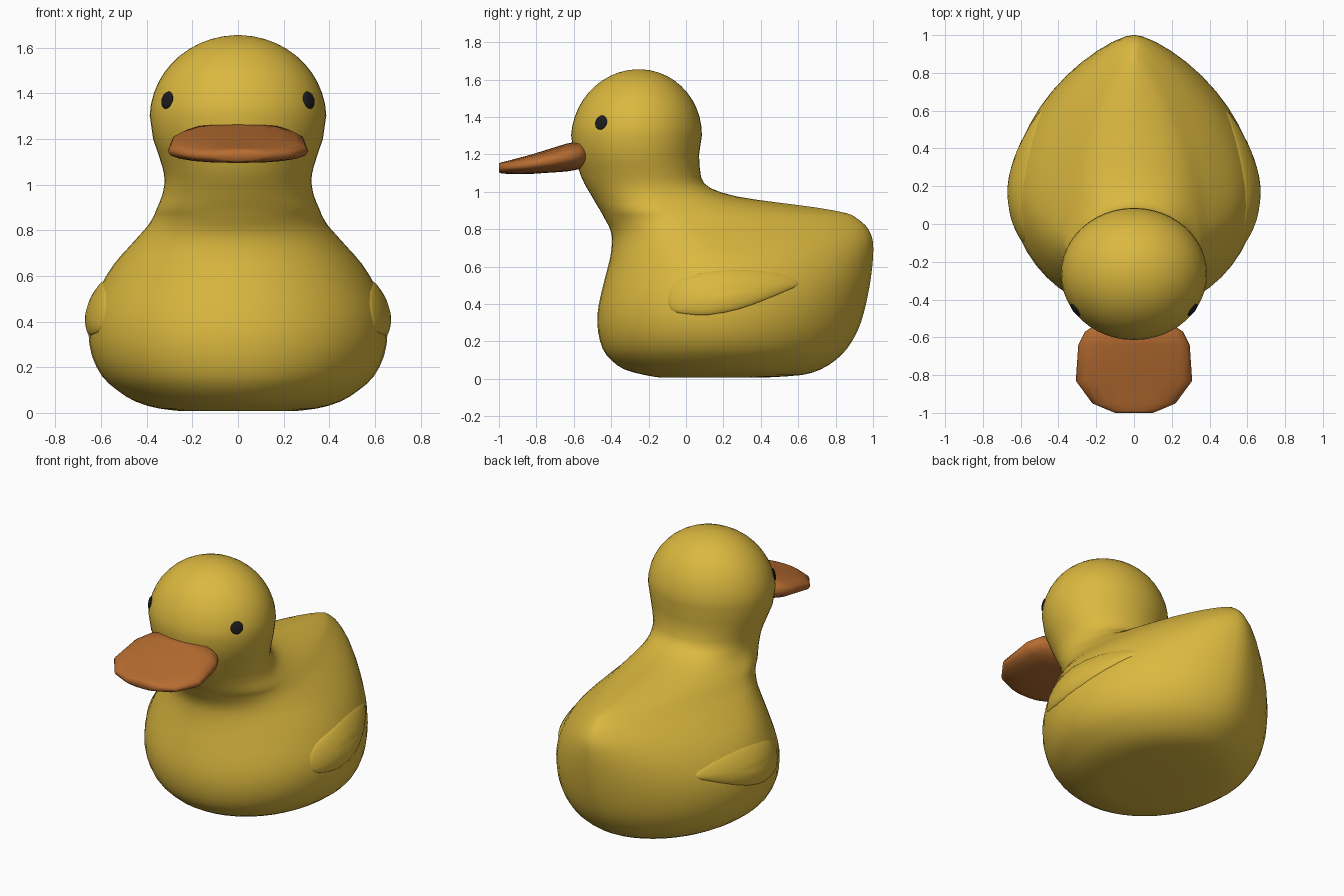
import bpy, bmesh, math
from mathutils import Vector

if "Cube" in bpy.data.objects:
    bpy.data.objects.remove(bpy.data.objects["Cube"])


def material(name, rgb):
    m = bpy.data.materials.new(name)
    m.diffuse_color = (*rgb, 1)
    m.use_nodes = True
    m.node_tree.nodes["Principled BSDF"].inputs["Base Color"].default_value = m.diffuse_color
    return m


YELLOW = material("yellow", (0.71, 0.48, 0.05))
ORANGE = material("orange", (0.47, 0.15, 0.03))
BLACK = material("black", (0.012, 0.012, 0.014))


def make(name, rings, mat, cap_start=True, cap_end=True):
    """Skin a list of equal-length closed rings; caps close to a centre point."""
    bm = bmesh.new()
    loops = [[bm.verts.new(p) for p in r] for r in rings]
    n = len(loops[0])
    for a, b in zip(loops, loops[1:]):
        for i in range(n):
            j = (i + 1) % n
            bm.faces.new((a[i], a[j], b[j], b[i]))
    for use, loop in ((cap_start, loops[0]), (cap_end, loops[-1])):
        if use:
            mid = bm.verts.new(sum((v.co for v in loop), Vector()) / n)
            for i in range(n):
                bm.faces.new((loop[i], loop[(i + 1) % n], mid))
    bmesh.ops.recalc_face_normals(bm, faces=bm.faces)
    me = bpy.data.meshes.new(name)
    bm.to_mesh(me)
    bm.free()
    me.materials.append(mat)
    for p in me.polygons:
        p.use_smooth = True
    ob = bpy.data.objects.new(name, me)
    bpy.context.collection.objects.link(ob)
    return ob


def spow(v, e):
    return math.copysign(abs(v) ** e, v)


def smooth(rows, steps, closed=False):
    """Resample rows of numbers along a smooth curve through them."""
    n, out = len(rows), []

    def row(i):
        return rows[i % n] if closed else rows[max(0, min(n - 1, i))]
    for i in range(n if closed else n - 1):
        for k in range(steps):
            t = k / steps
            out.append([b + .5 * t * (c - a + t * (2 * a - 5 * b + 4 * c - d
                                                   + t * (3 * (b - c) + d - a)))
                        for a, b, c, d in zip(row(i - 1), row(i), row(i + 1), row(i + 2))])
    return out if closed else out + [list(rows[-1])]


# Body and neck: z, front y, back y, half width, y of widest point, tail roundness
ROWS = smooth([
    (0.008, -.15, .45, .25, .15, 2), (.02, -.22, .62, .35, .17, 2),
    (.05, -.33, .72, .45, .18, 1.9), (.10, -.40, .80, .53, .18, 1.85),
    (.16, -.445, .86, .595, .18, 1.8), (.25, -.47, .915, .64, .18, 1.75),
    (.35, -.473, .95, .655, .18, 1.72), (.45, -.455, .973, .645, .18, 1.7),
    (.55, -.43, .99, .605, .17, 1.7), (.65, -.405, 1.0, .545, .13, 1.7),
    (.73, -.395, 1.0, .475, .07, 1.68), (.78, -.40, .985, .43, .02, 1.62),
    (.82, -.415, .96, .395, -.03, 1.55), (.86, -.437, .91, .37, -.08, 1.45),
    (.885, -.45, .86, .36, -.12, 1.37), (.915, -.468, .70, .347, -.15, 1.33),
    (.945, -.486, .47, .335, -.17, 1.4), (.975, -.503, .27, .327, -.19, 1.6),
    (1.02, -.53, .13, .322, -.21, 1.9), (1.08, -.56, .08, .332, -.23, 2),
    (1.20, -.60, .07, .372, -.26, 2),
], 2)
HEAD = Vector((0, -.265, 1.29))
HEAD_R = Vector((.387, .35, .365))


def body_ring(row, n=48):
    z, front, back, w, yc, p = row
    pts = []
    for i in range(n):
        a = 2 * math.pi * i / n
        c, s = math.cos(a), math.sin(a)
        e = 2 / p if s > 0 else 1
        length = back - yc if s > 0 else yc - front
        pts.append((w * spow(c, e), yc + length * spow(s, e), z))
    return pts


def body_x(y, z):
    """Half width of the body at a given y and z."""
    for a, b in zip(ROWS, ROWS[1:]):
        if a[0] <= z <= b[0]:
            t = (z - a[0]) / (b[0] - a[0])
            _, front, back, w, yc, p = [u + (v - u) * t for u, v in zip(a, b)]
            if y < yc:
                p, d = 2, (yc - y) / (yc - front)
            else:
                d = (y - yc) / (back - yc)
            return w * max(0, 1 - d ** p) ** (1 / p)


rings = [body_ring(r) for r in ROWS]
for k in range(12):
    a = math.radians(2 + k * 7.8)
    s, z = math.cos(a), HEAD.z + HEAD_R.z * math.sin(a)
    yc = HEAD.y + .012 * math.sin(a)
    rings.append(body_ring((z, yc - HEAD_R.y * s, yc + HEAD_R.y * s, HEAD_R.x * s, yc, 2)))
make("body_and_head", rings, YELLOW)

# Bill: y, half width, bottom z, top z
BILL = [(-.53, .20, 1.15, 1.25), (-.57, .26, 1.12, 1.27), (-.64, .295, 1.108, 1.257),
        (-.83, .308, 1.095, 1.198), (-.95, .22, 1.095, 1.166),
        (-.988, .13, 1.098, 1.157), (-1.0, .10, 1.105, 1.15)]
rings = []
for y, w, lo, hi in BILL:
    ring = []
    for i in range(20):
        a = 2 * math.pi * i / 20
        ring.append((w * spow(math.cos(a), .85), y,
                     (lo + hi) / 2 + (hi - lo) / 2 * spow(math.sin(a), .85)))
    rings.append(ring)
make("bill", rings, ORANGE)

# Wings: outline in the side view, puffed out from the body surface
WING = smooth([(-.10, .42), (-.085, .48), (-.03, .53), (.08, .565), (.25, .585), (.42, .575),
               (.54, .55), (.597, .525), (.60, .50), (.54, .47), (.42, .42), (.28, .37),
               (.12, .34), (.0, .345), (-.08, .365)], 2, closed=True)
WING_MID = (.2, .465)
for side, label in ((-1, "left"), (1, "right")):
    rings = []
    for r in (1, .98, .93, .82, .65, .4, .2):
        ring = []
        for y, z in WING:
            yy = WING_MID[0] + (y - WING_MID[0]) * r
            zz = WING_MID[1] + (z - WING_MID[1]) * r
            x = body_x(yy, zz) - .004 + .026 * math.sqrt(1 - r * r)
            ring.append((side * x, yy, zz))
        rings.append(ring)
    make("wing_" + label, rings, YELLOW, cap_start=False)

# Eyes: flattened balls set into the head surface
for side, label in ((-1, "left"), (1, "right")):
    pos = Vector((side * .310, -.454, 1.37))
    d = pos - HEAD
    normal = Vector([d[i] / HEAD_R[i] ** 2 for i in range(3)])
    bpy.ops.mesh.primitive_uv_sphere_add(segments=16, ring_count=10, radius=1, location=pos)
    eye = bpy.context.object
    eye.name = "eye_" + label
    eye.scale = (.039, .039, .012)
    eye.rotation_euler = normal.to_track_quat('Z', 'Y').to_euler()
    eye.data.materials.append(BLACK)
    bpy.ops.object.shade_smooth()
